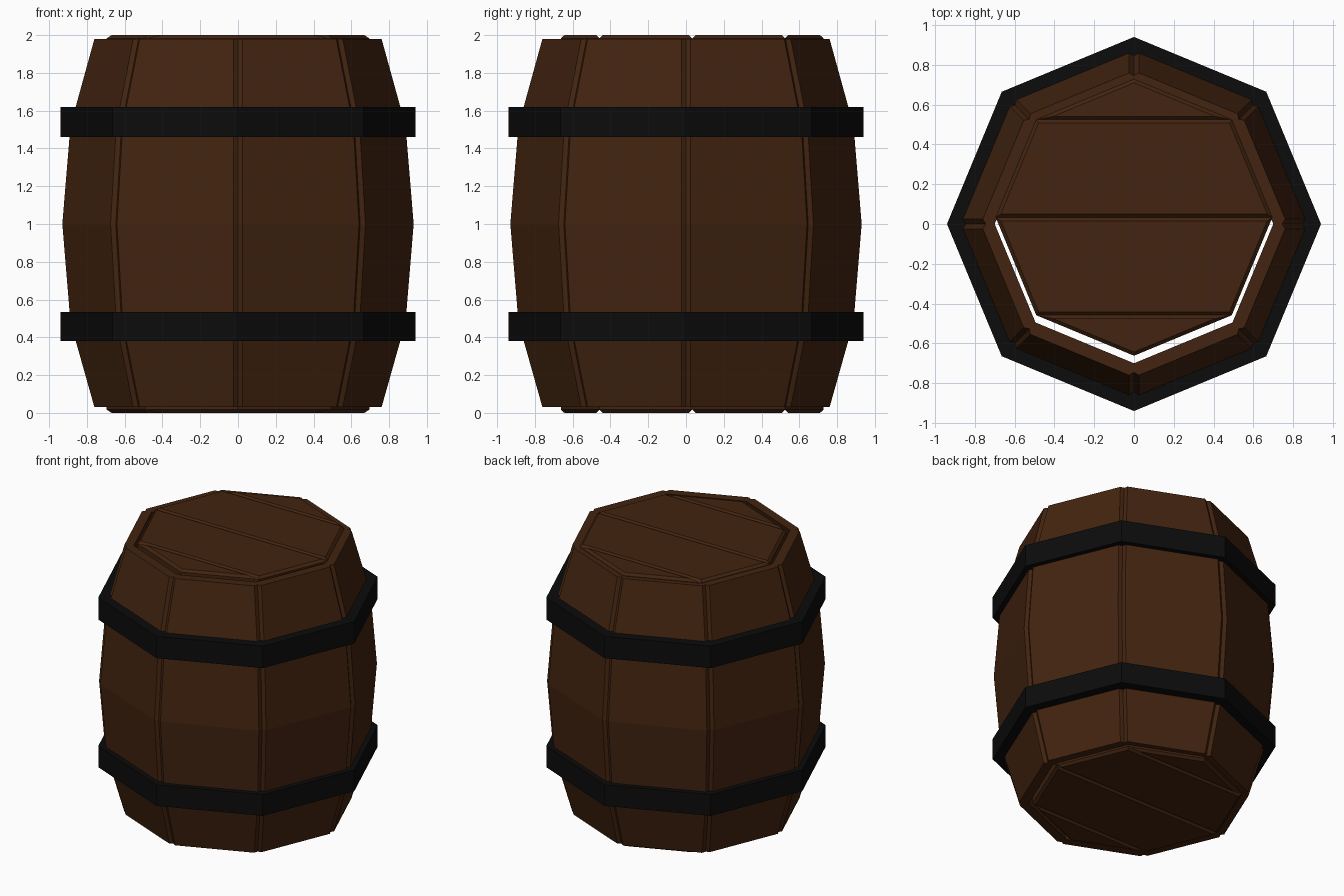
import bpy, bmesh
from math import sin, cos, radians
from mathutils import Vector

cube = bpy.data.objects.get("Cube")
if cube:
    bpy.data.objects.remove(cube, do_unlink=True)


def material(name, colour):
    m = bpy.data.materials.new(name)
    m.use_nodes = True
    m.diffuse_color = colour
    m.node_tree.nodes["Principled BSDF"].inputs["Base Color"].default_value = colour
    return m


wood = material("dark_brown_wood", (0.056, 0.0175, 0.005, 1))
iron = material("black_iron", (0.0035, 0.0035, 0.0035, 1))


def finish(bm, name, mat):
    bmesh.ops.recalc_face_normals(bm, faces=bm.faces)
    mesh = bpy.data.meshes.new(name)
    bm.to_mesh(mesh)
    bm.free()
    mesh.materials.append(mat)
    obj = bpy.data.objects.new(name, mesh)
    bpy.context.collection.objects.link(obj)
    return obj


def corner(radius, index, z):
    a = radians(45 * index)
    return Vector((radius * cos(a), radius * sin(a), z))


def bridge(bm, lower, upper):
    n = len(lower)
    for i in range(n):
        j = (i + 1) % n
        bm.faces.new((lower[i], lower[j], upper[j], upper[i]))


# Bulging staves with chamfered long edges
PROFILE = [(0.03, 0.77), (0.48, 0.897), (1.0, 0.94), (1.52, 0.897), (1.98, 0.77)]
THICKNESS, GROOVE, CHAMFER = 0.07, 0.025, 0.026


def stave(index):
    bm = bmesh.new()
    rings = []
    for z, r in PROFILE:
        a, b = corner(r, index, z), corner(r, index + 1, z)
        step = (b - a).normalized() * CHAMFER
        points = (corner(r - THICKNESS, index, z), corner(r - GROOVE, index, z),
                  a + step, b - step,
                  corner(r - GROOVE, index + 1, z), corner(r - THICKNESS, index + 1, z))
        rings.append([bm.verts.new(p) for p in points])
    for lower, upper in zip(rings, rings[1:]):
        bridge(bm, lower, upper)
    bm.faces.new(rings[0])
    bm.faces.new(rings[-1])
    finish(bm, f"stave_{index + 1}", wood)


for i in range(8):
    stave(i)


# Octagonal iron hoops
def hoop(name, z0, z1, outer=0.94, inner=0.83):
    bm = bmesh.new()
    loops = [[bm.verts.new(corner(r, i, z)) for i in range(8)]
             for r, z in ((outer, z0), (outer, z1), (inner, z1), (inner, z0))]
    for k in range(4):
        bridge(bm, loops[k], loops[(k + 1) % 4])
    finish(bm, name, iron)


hoop("lower_hoop", 0.38, 0.535)
hoop("upper_hoop", 1.46, 1.62)

# Lids of four bevelled planks, set slightly towards the back
LID_RADIUS, LID_SHIFT, LID_HEIGHT = 0.695, 0.033, 0.08
ROWS = [(-LID_RADIUS * cos(radians(45 * k)) + LID_SHIFT,
         LID_RADIUS * sin(radians(45 * k))) for k in range(5)]


def lid(name, z):
    for k in range(4):
        (y0, w0), (y1, w1) = ROWS[k], ROWS[k + 1]
        outline = []
        for x, y in ((-w0, y0), (w0, y0), (w1, y1), (-w1, y1)):
            p = Vector((x, y, z))
            if all((p - q).length > 0.001 for q in outline):
                outline.append(p)
        bm = bmesh.new()
        base = [bm.verts.new(p) for p in outline]
        top = [bm.verts.new(p + Vector((0, 0, LID_HEIGHT))) for p in outline]
        bridge(bm, base, top)
        bm.faces.new(base)
        bm.faces.new(top)
        bmesh.ops.recalc_face_normals(bm, faces=bm.faces)
        flat = [e for e in bm.edges if abs(e.verts[0].co.z - e.verts[1].co.z) < 0.001]
        bmesh.ops.bevel(bm, geom=flat, offset=0.017, segments=1, affect='EDGES')
        finish(bm, f"{name}_plank_{k + 1}", wood)


lid("bottom_lid", 0.0)
lid("top_lid", 2.0 - LID_HEIGHT)
